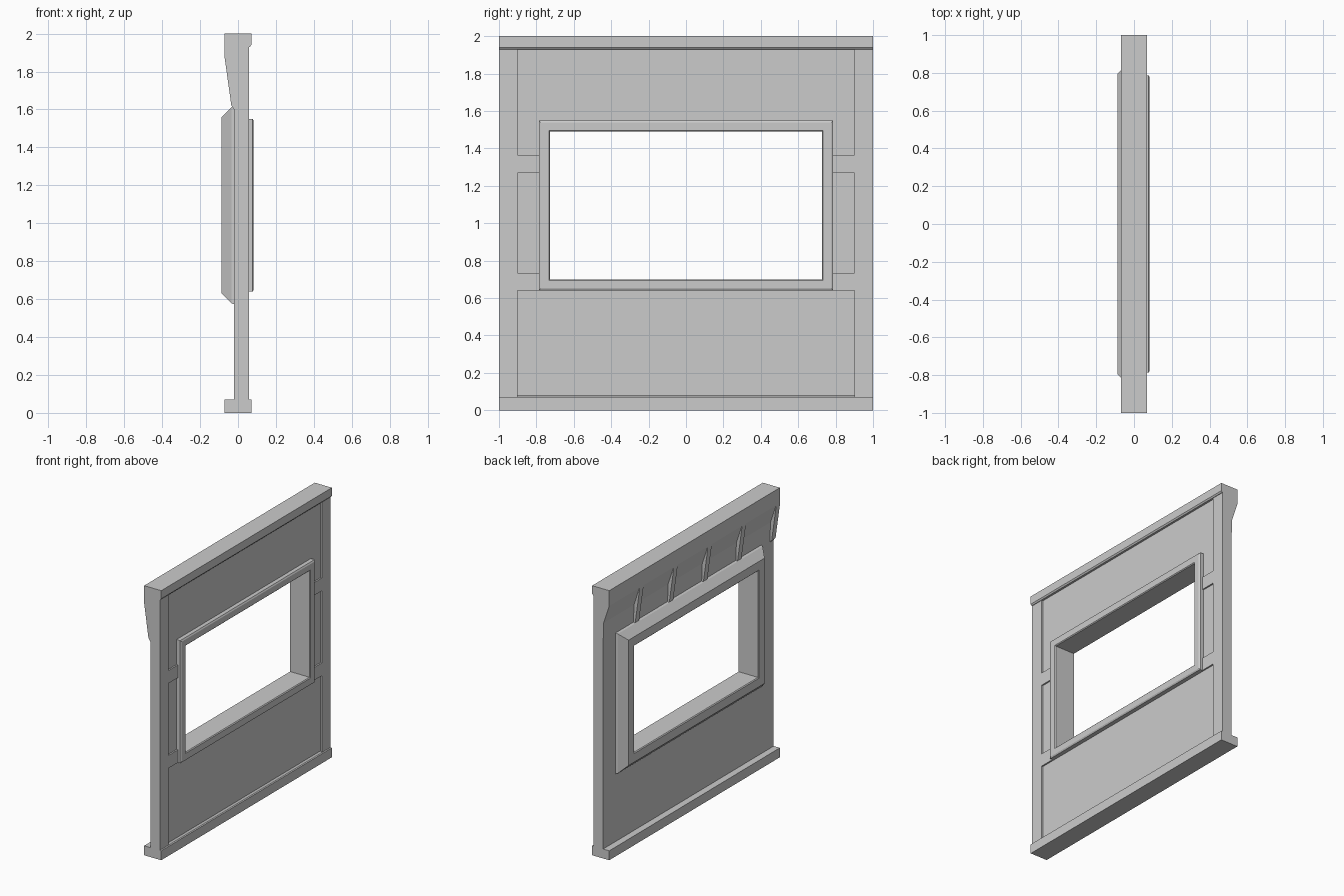
import bpy, bmesh

if "Cube" in bpy.data.objects:
    bpy.data.objects.remove(bpy.data.objects["Cube"])

grey = bpy.data.materials.new("light_grey")
grey.diffuse_color = (0.6, 0.6, 0.6, 1)
grey.use_nodes = True
grey.node_tree.nodes["Principled BSDF"].inputs["Base Color"].default_value = grey.diffuse_color


def finish(name, bm):
    bmesh.ops.recalc_face_normals(bm, faces=bm.faces)
    me = bpy.data.meshes.new(name)
    bm.to_mesh(me)
    bm.free()
    me.materials.append(grey)
    ob = bpy.data.objects.new(name, me)
    bpy.context.collection.objects.link(ob)
    return ob


def extrude_y(name, profile, y0, y1):
    """Extrude a closed (x, z) profile along y."""
    bm = bmesh.new()
    a = [bm.verts.new((x, y0, z)) for x, z in profile]
    b = [bm.verts.new((x, y1, z)) for x, z in profile]
    n = len(profile)
    bm.faces.new(a)
    bm.faces.new(b[::-1])
    for i in range(n):
        j = (i + 1) % n
        bm.faces.new((a[i], b[i], b[j], a[j]))
    return finish(name, bm)


def box(name, x0, x1, y0, y1, z0, z1):
    return extrude_y(name, [(x0, z0), (x1, z0), (x1, z1), (x0, z1)], y0, y1)


# window opening
W, Z0, Z1 = 0.727, 0.70, 1.49


def window_ring(name, section):
    """Sweep a closed (x, outset) section round the window opening."""
    bm = bmesh.new()
    loops = []
    for x, o in section:
        y, lo, hi = W + o, Z0 - o, Z1 + o
        loops.append([bm.verts.new((x, *p)) for p in ((-y, lo), (y, lo), (y, hi), (-y, hi))])
    for k in range(len(loops)):
        a, b = loops[k], loops[(k + 1) % len(loops)]
        for i in range(4):
            j = (i + 1) % 4
            bm.faces.new((a[i], a[j], b[j], b[i]))
    return finish(name, bm)


# wall with base plinth, top cap and sloped cove at the back
wall = extrude_y("wall", [
    (-0.07, 0), (0.07, 0), (0.07, 0.07), (0.058, 0.07), (0.047, 0.08),
    (0.047, 1.93), (0.062, 1.93), (0.07, 1.94), (0.07, 2), (-0.07, 2),
    (-0.07, 1.885), (-0.025, 1.75), (-0.02, 1.61), (-0.02, 0.07), (-0.07, 0.07)], -1, 1)

# cut the opening, slightly larger so the frame lines it
cutter = box("window_cutter", -0.3, 0.3, -W - 0.03, W + 0.03, Z0 - 0.03, Z1 + 0.03)
cutter.hide_render = True
mod = wall.modifiers.new("opening", 'BOOLEAN')
mod.operation = 'DIFFERENCE'
mod.solver = 'EXACT'
mod.object = cutter
bpy.context.view_layer.objects.active = wall
bpy.ops.object.modifier_apply(modifier=mod.name)
bpy.data.objects.remove(cutter)

# window frame: wide chamfered surround at the back, narrow trim at the front
window_ring("window_frame", [
    (-0.015, 0.13), (-0.035, 0.122), (-0.087, 0.07), (-0.087, 0.006), (-0.081, 0),
    (0.077, 0), (0.083, 0.006), (0.083, 0.05), (0.077, 0.06), (0.04, 0.06), (0.0, 0.06)])

# raised side strips with two tabs reaching the window trim
for side, s in (("left", -1), ("right", 1)):
    y0, y1, y2 = 1.0 * s, 0.9 * s, 0.785 * s
    box(f"side_strip_{side}", 0.04, 0.058, min(y0, y1), max(y0, y1), 0.07, 1.93)
    for i, z in enumerate((0.64, 1.27)):
        box(f"strip_tab_{side}_{i + 1}", 0.04, 0.058, min(y1, y2), max(y1, y2), z, z + 0.095)

# tapered ribs under the cap at the back
for i in range(5):
    y = -1 + 0.4 * i
    extrude_y(f"rib_{i + 1}", [
        (0, 1.60), (-0.02, 1.60), (-0.035, 1.62), (-0.07, 1.87), (-0.07, 1.93), (0, 1.93)],
        y, y + 0.045)
